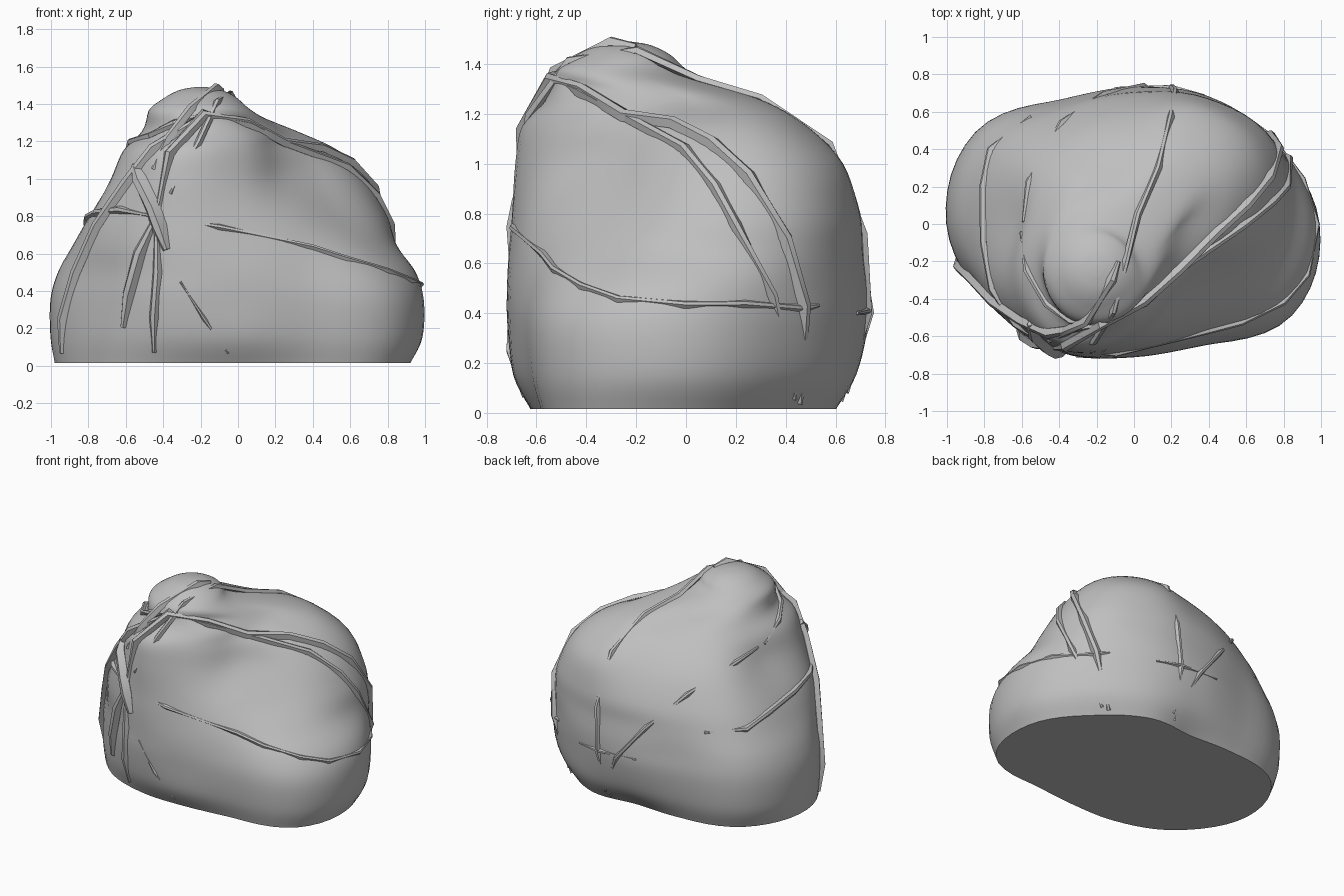
import bpy
import bmesh
import math
from mathutils import Vector
from mathutils.bvhtree import BVHTree

if "Cube" in bpy.data.objects:
    bpy.data.objects.remove(bpy.data.objects["Cube"], do_unlink=True)

# One stone-grey colour for everything
grey = bpy.data.materials.new("stone_grey")
grey.use_nodes = True
colour = (0.52, 0.52, 0.52, 1)
grey.diffuse_color = colour
grey.node_tree.nodes["Principled BSDF"].inputs["Base Color"].default_value = colour


def spline(p, i, t, closed):
    """Catmull-Rom point between p[i] and p[i+1]."""
    n = len(p)

    def get(k):
        return p[k % n] if closed else p[max(0, min(n - 1, k))]
    a, b, c, d = (get(i + k) for k in (-1, 0, 1, 2))
    return 0.5 * (2 * b + (c - a) * t + (2 * a - 5 * b + 4 * c - d) * t * t
                  + (3 * b - a - 3 * c + d) * t ** 3)


# Body levels in hundredths: height, then reach every 30 degrees from +x
body_levels = [
    (1.5, (91, 76, 68, 58, 68, 92, 98, 86, 70, 62, 68, 93)),
    (15, (98, 84, 75, 68, 74, 97, 100, 88, 76, 69, 73, 97)),
    (35, (99, 87, 78, 73, 77, 98, 100, 88, 79, 71, 75, 97)),
    (50, (95, 87, 79, 73, 76, 95, 96, 87, 79, 71, 73, 90)),
    (65, (84, 87, 78, 71, 74, 88, 88, 87, 79, 69, 68, 76)),
    (80, (77, 85, 77, 69, 70, 80, 79, 84, 78, 66, 60, 62)),
    (100, (64, 76, 71, 59, 59, 66, 64, 76, 77, 61, 46, 47)),
    (115, (48, 60, 55, 45, 44, 52, 57, 69, 74, 57, 40, 38)),
    (125, (27, 37, 36, 27, 28, 39, 48, 58, 63, 51, 33, 26)),
]
# Rounded lump on top: height and radius around its own centre
lump_levels = [(136, 28), (143.5, 19), (147.5, 11), (149, 3)]
lump_centre = Vector((-20, -25, 0))


def make_ring(z, reach, centre, steps=6):
    ring = []
    for k in range(len(reach)):
        for s in range(steps):
            a = math.tau * (k + s / steps) / len(reach)
            r = spline(reach, k, s / steps, True)
            ring.append((centre + Vector((r * math.cos(a), r * math.sin(a), z))) / 100)
    return ring


def finish(name, bm, degrees):
    """Turn the bmesh into a grey, smooth-shaded object."""
    mesh = bpy.data.meshes.new(name)
    bm.to_mesh(mesh)
    bm.free()
    mesh.materials.append(grey)
    obj = bpy.data.objects.new(name, mesh)
    bpy.context.collection.objects.link(obj)
    bpy.ops.object.select_all(action="DESELECT")
    obj.select_set(True)
    bpy.context.view_layer.objects.active = obj
    bpy.ops.object.shade_smooth_by_angle(angle=math.radians(degrees))


def build_body():
    rise = 5
    rings = [make_ring(z, reach, Vector()) for z, reach in body_levels]
    rings += [make_ring(z, [r] * 12, lump_centre) for z, r in lump_levels]
    columns = list(zip(*rings))
    n = len(columns)
    bm = bmesh.new()
    grid = []
    for i in range(len(rings) - 1):
        for s in range(rise):
            grid.append([bm.verts.new(spline(c, i, s / rise, False)) for c in columns])
    grid.append([bm.verts.new(c[-1]) for c in columns])
    for low, high in zip(grid, grid[1:]):
        for j in range(n):
            k = (j + 1) % n
            bm.faces.new((low[j], low[k], high[k], high[j]))
    bm.faces.new(grid[0][::-1])
    bm.faces.new(grid[-1])
    bm.normal_update()
    tree = BVHTree.FromBMesh(bm)
    finish("lumpy_body", bm, 40)
    return tree


def vine(name, tree, points, width):
    """Faceted, tapering strand with a ridge, laid on the body."""
    bm = bmesh.new()
    spots = [tree.find_nearest(Vector(p) / 100)[:2] for p in points]
    previous = None
    last = len(spots) - 1
    for i, (spot, normal) in enumerate(spots):
        along = spots[min(i + 1, last)][0] - spots[max(i - 1, 0)][0]
        across = along.cross(normal).normalized()
        w = width * (0.45 if i in (0, last) else 1)
        ring = [bm.verts.new(spot + across * w * u + normal * w * v)
                for u, v in ((1, 0.1), (0.35, 1.1), (-0.45, 1), (-1, 0), (0, -0.8))]
        for v in ring:
            v.co.z = max(v.co.z, 0)
        if previous:
            for j in range(5):
                k = (j + 1) % 5
                bm.faces.new((previous[j], previous[k], ring[k], ring[j]))
        else:
            bm.faces.new(ring[::-1])
        previous = ring
    bm.faces.new(previous)
    bmesh.ops.recalc_face_normals(bm, faces=bm.faces)
    finish(name, bm, 35)


body = build_body()
knot = (-45, -70, 80)
fork = (25, -25, 120)
crown = (-18, -50, 134)

# Vines over the shoulder ridge
vine("shoulder_vine", body, [knot, (-36, -62, 112), crown, (5, -42, 130), fork, (45, -5, 117),
     (62, 10, 110), (72, 25, 95), (77, 40, 70), (75, 50, 43), (62, 48, 2)], 0.03)
vine("lower_shoulder_vine", body, [crown, (5, -42, 128), fork, (57, 0, 105), (72, 12, 90),
     (80, 20, 75), (83, 35, 47), (68, 48, 2)], 0.024)

# Vines over the top and down the back
vine("top_vine", body, [(-36, -67, 92), (-22, -58, 115), (-12, -45, 138), (-5, -20, 144),
     (2, 5, 133), (13, 30, 126), (20, 55, 105), (22, 70, 72), (20, 72, 40), (17, 62, 5)], 0.02)
vine("back_vine", body, [(-54, 0, 108), (-50, 20, 101), (-35, 45, 85), (-15, 63, 65),
     (5, 72, 40), (20, 65, 8)], 0.018)
vine("back_cross_vine", body, [(38, 69, 40), (20, 73, 41), (-10, 69, 42)], 0.016)
vine("crest_vine", body, [(-45, -62, 105), (-38, -58, 120), (-25, -50, 136), (-12, -30, 148),
     (-8, -20, 148)], 0.028)
vine("brow_vine", body, [(-58, -5, 110), (-56, -25, 118), (-48, -44, 125), (-34, -52, 130), crown], 0.02)

# Vines around the two sides
vine("left_drop_vine", body, [crown, (-45, -58, 115), (-60, -52, 98), (-76, -42, 75),
     (-88, -30, 50), (-93, -22, 25), (-93, -18, 7)], 0.032)
vine("left_belt_vine", body, [knot, (-65, -55, 84), (-76, -35, 82), (-80, -10, 79),
     (-80, 20, 75), (-77, 40, 70), (-55, 57, 68)], 0.022)
vine("right_belt_vine", body, [knot, (-10, -68, 74), (40, -58, 64), (57, -52, 57), (80, -42, 51),
     (95, -28, 47), (100, 0, 44), (92, 25, 44), (75, 50, 42), (68, 56, 43)], 0.016)

# Spikes hanging from the front knot
vine("long_spike", body, [knot, (-55, -68, 60), (-62, -65, 38), (-65, -62, 20)], 0.035)
vine("centre_spike", body, [knot, (-45, -72, 50), (-47, -71, 25), (-47, -68, 4)], 0.026)
vine("thin_spike", body, [(-31, -72, 45), (-18, -71, 25), (-5, -68, 5)], 0.012)
vine("front_knot", body, [(-38, -68, 62), (-43, -70, 74), (-48, -70, 85), (-55, -62, 100),
     (-58, -55, 108)], 0.045)
